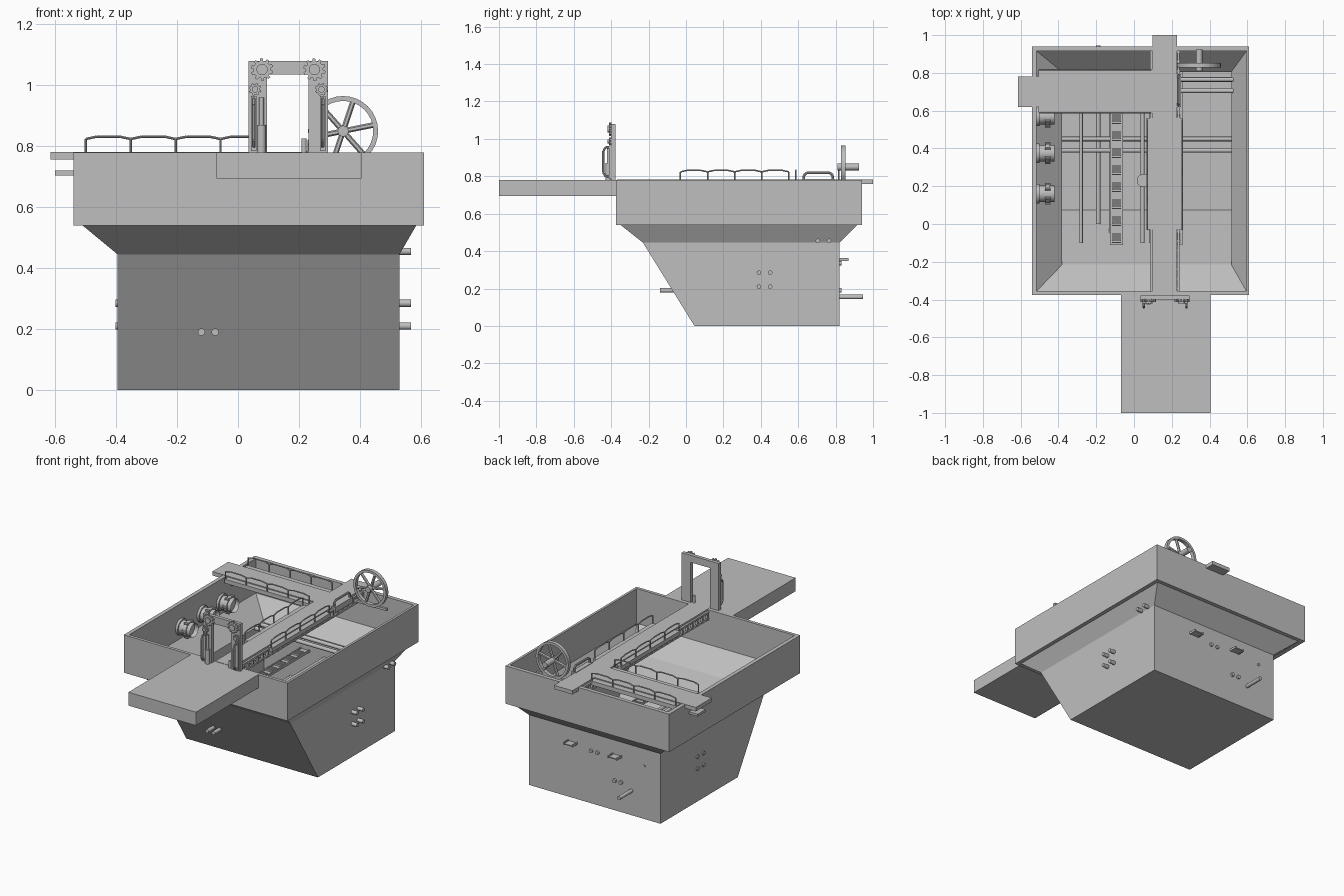
import bpy, bmesh
from math import pi, cos, sin
from mathutils import Vector

cube = bpy.data.objects.get("Cube")
if cube:
    bpy.data.objects.remove(cube, do_unlink=True)

GREY = (0.52, 0.52, 0.52, 1)
mat = bpy.data.materials.new("plain grey")
mat.use_nodes = True
mat.diffuse_color = GREY
mat.node_tree.nodes["Principled BSDF"].inputs["Base Color"].default_value = GREY


def finish(name, bm):
    bmesh.ops.recalc_face_normals(bm, faces=bm.faces)
    mesh = bpy.data.meshes.new(name)
    bm.to_mesh(mesh)
    bm.free()
    mesh.materials.append(mat)
    obj = bpy.data.objects.new(name, mesh)
    bpy.context.collection.objects.link(obj)
    return obj


def add_box(bm, x0, x1, y0, y1, z0, z1):
    verts = bmesh.ops.create_cube(bm, size=1)["verts"]
    for v in verts:
        v.co = Vector((x0 + (v.co.x + 0.5) * (x1 - x0),
                       y0 + (v.co.y + 0.5) * (y1 - y0),
                       z0 + (v.co.z + 0.5) * (z1 - z0)))


def box(name, *bounds):
    bm = bmesh.new()
    add_box(bm, *bounds)
    return finish(name, bm)


def add_rod(bm, a, b, r, sides=12):
    a, b = Vector(a), Vector(b)
    d = b - a
    verts = bmesh.ops.create_cone(bm, cap_ends=True, segments=sides, radius1=r,
                                  radius2=r, depth=d.length)["verts"]
    turn = d.to_track_quat('Z', 'Y')
    for v in verts:
        v.co = turn @ v.co + (a + b) / 2


def smooth(obj):
    bpy.ops.object.select_all(action='DESELECT')
    obj.select_set(True)
    bpy.context.view_layer.objects.active = obj
    bpy.ops.object.shade_smooth_by_angle(angle=0.6)


def rod(name, a, b, r, sides=16):
    bm = bmesh.new()
    add_rod(bm, a, b, r, sides)
    smooth(finish(name, bm))


def tube_path(bm, pts, r, sides=8):
    for a, b in zip(pts, pts[1:]):
        add_rod(bm, a, b, r, sides)


def prism_y(name, outline, y0, y1):
    bm = bmesh.new()
    face = bm.faces.new([bm.verts.new((x, y0, z)) for x, z in outline])
    new = bmesh.ops.extrude_face_region(bm, geom=[face])["geom"]
    for v in new:
        if isinstance(v, bmesh.types.BMVert):
            v.co.y = y1
    return finish(name, bm)


# Hollow hull: rectangular rings from outer floor, over the rim, to inner floor
rings = [(-0.395, 0.53, 0.045, 0.82, 0), (-0.395, 0.53, -0.23, 0.82, 0.445),
         (-0.51, 0.585, -0.35, 0.915, 0.54), (-0.54, 0.61, -0.375, 0.94, 0.54),
         (-0.54, 0.61, -0.375, 0.94, 0.78), (-0.515, 0.595, -0.355, 0.915, 0.78),
         (-0.515, 0.595, -0.355, 0.915, 0.56), (-0.38, 0.515, -0.215, 0.805, 0.45),
         (-0.38, 0.515, 0.075, 0.805, 0.015)]
bm = bmesh.new()
loops = [[bm.verts.new(p) for p in ((a, c, z), (b, c, z), (b, d, z), (a, d, z))]
         for a, b, c, d, z in rings]
for lo, hi in zip(loops, loops[1:]):
    for i in range(4):
        j = (i + 1) % 4
        bm.faces.new((lo[i], lo[j], hi[j], hi[i]))
bm.faces.new(loops[0])
bm.faces.new(loops[-1])
finish("hull", bm)

# Decks
box("front_platform", -0.07, 0.405, -1.0, -0.36, 0.695, 0.78)
box("long_walkway", 0.098, 0.228, -0.37, 1.0, 0.758, 0.782)
box("long_walkway_wide_part", 0.065, 0.26, -0.03, 0.56, 0.75, 0.776)
box("cross_walkway", -0.615, 0.1, 0.62, 0.78, 0.757, 0.782)
box("cross_walkway_wide_part", -0.505, 0.1, 0.587, 0.818, 0.75, 0.776)
box("outlet_shelf", -0.6, -0.5, 0.66, 0.74, 0.705, 0.72)

# Ladder-like trusses along the walkway sides
for side, x in (("left", 0.235), ("right", 0.092)):
    bm = bmesh.new()
    for z in (0.725, 0.765):
        add_box(bm, x - 0.006, x + 0.006, -0.355, 0.915, z - 0.006, z + 0.006)
    for k in range(26):
        y = -0.34 + k * 0.05
        add_box(bm, x - 0.008, x + 0.008, y - 0.006, y + 0.006, 0.72, 0.77)
    finish(side + "_walkway_truss", bm)


# Railings made of repeated chamfered hoops
def railing(name, start, end, panels=4):
    start, end = Vector(start), Vector(end)
    step = (end - start) / panels
    bm = bmesh.new()
    for k in range(panels):
        s = start + step * k
        shape = ((0, 0), (0, 0.048), (0.25, 0.056), (0.75, 0.056), (1, 0.048), (1, 0))
        tube_path(bm, [s + step * t + Vector((0, 0, z)) for t, z in shape], 0.004)
    smooth(finish(name, bm))


for tag, y in (("front", 0.588), ("back", 0.817)):
    railing(tag + "_cross_railing", (-0.5, y, 0.776), (0.09, y, 0.776))
for tag, x in (("right", 0.07), ("left", 0.255)):
    railing(tag + "_long_railing", (x, -0.03, 0.776), (x, 0.55, 0.776))

bm = bmesh.new()
tube_path(bm, [(0.235, y, z) for y, z in ((0.63, 0.77), (0.63, 0.805), (0.645, 0.818),
          (0.77, 0.818), (0.785, 0.805), (0.785, 0.77))], 0.007)
add_box(bm, 0.22, 0.25, 0.62, 0.795, 0.75, 0.785)
smooth(finish("short_handrail", bm))

# Gate
prism_y("gate_frame", [(0.035, 0.775), (0.095, 0.775), (0.095, 1.035), (0.232, 1.035),
        (0.232, 0.775), (0.295, 0.775), (0.295, 1.08), (0.035, 1.08)], -0.4, -0.378)


def gear(name, x, z, r, teeth):
    pts = []
    for k in range(teeth):
        for t, f in ((0, 0.78), (0.3, 0.78), (0.4, 1), (0.8, 1), (0.9, 0.78)):
            a = 2 * pi * (k + t) / teeth
            pts.append((x + r * f * cos(a), z + r * f * sin(a)))
    prism_y(name, pts, -0.413, -0.398)
    rod(name + "_hub", (x, -0.42, z), (x, -0.4, z), r * 0.5)


for tag, s in (("right", -1), ("left", 1)):
    gear(tag + "_large_gear", 0.165 + s * 0.086, 1.052, 0.037, 10)
    gear(tag + "_small_gear", 0.165 + s * 0.109, 0.987, 0.021, 8)
    x = 0.165 + s * 0.113
    bm = bmesh.new()
    tube_path(bm, [(x, y, z) for y, z in ((-0.4, 0.80), (-0.43, 0.80), (-0.442, 0.82),
              (-0.442, 0.935), (-0.43, 0.955), (-0.4, 0.955))], 0.006)
    add_box(bm, x - 0.009, x + 0.009, -0.412, -0.395, 0.785, 0.965)
    smooth(finish(tag + "_gate_handle", bm))
rod("gate_cylinder", (0.077, -0.415, 0.78), (0.077, -0.415, 0.87), 0.015)
rod("gate_cylinder_rod", (0.077, -0.415, 0.87), (0.077, -0.415, 0.96), 0.008)
rod("gate_lever", (0.217, -0.39, 0.775), (0.217, -0.39, 0.825), 0.008)

# Spoked wheel
WX, WY, WZ, WR = 0.345, 0.84, 0.85, 0.115
bm = bmesh.new()
N = 32
grid = []
for k in range(N):
    a = 2 * pi * k / N
    grid.append([bm.verts.new((WX + r * cos(a), y, WZ + r * sin(a)))
                 for r, y in ((WR, WY - 0.012), (WR, WY + 0.012),
                              (WR - 0.016, WY + 0.012), (WR - 0.016, WY - 0.012))])
for k in range(N):
    p, q = grid[k], grid[(k + 1) % N]
    for i in range(4):
        j = (i + 1) % 4
        bm.faces.new((p[i], p[j], q[j], q[i]))
for k in range(6):
    a = 2 * pi * k / 6 + 0.2
    add_rod(bm, (WX, WY, WZ), (WX + 0.104 * cos(a), WY, WZ + 0.104 * sin(a)), 0.009, 6)
smooth(finish("wheel", bm))
rod("wheel_axle", (WX, 0.81, WZ), (WX, 0.925, WZ), 0.018)
box("wheel_bracket", 0.225, 0.46, 0.835, 0.85, 0.735, 0.75)

# Flanged valves on the right wall
for n, y in enumerate((0.16, 0.375, 0.57)):
    bm = bmesh.new()
    z = 0.635
    for x0, x1, r in ((-0.52, -0.42, 0.043), (-0.515, -0.5, 0.052), (-0.468, -0.445, 0.05)):
        add_rod(bm, (x0, y, z), (x1, y, z), r, 24)
    for k in range(6):
        a = 2 * pi * k / 6
        dy, dz = 0.05 * cos(a), 0.05 * sin(a)
        add_rod(bm, (-0.47, y + dy, z + dz), (-0.443, y + dy, z + dz), 0.008, 8)
    front = [f for f in bm.faces if f.calc_center_median().x > -0.421]
    bmesh.ops.inset_region(bm, faces=front, thickness=0.007)
    bmesh.ops.translate(bm, vec=(-0.05, 0, 0), verts=list({v for f in front for v in f.verts}))
    smooth(finish("valve_%d" % (n + 1), bm))

# Pipes running across the basin
for y in (0.39, 0.45):
    for z in (0.21, 0.285):
        rod("cross_pipe", (-0.402, y, z), (0.568, y, z), 0.012)
for y in (0.705, 0.765):
    rod("upper_cross_pipe", (-0.37, y, 0.455), (0.568, y, 0.455), 0.012)

# Pipes running front to back
for name, x, z, r, y0, y1 in (("lower_pipe", -0.12, 0.19, 0.012, -0.14, 0.832),
                              ("lower_pipe", -0.075, 0.19, 0.012, -0.14, 0.832),
                              ("drain_pipe", -0.19, 0.155, 0.012, 0.0, 0.945),
                              ("thin_pipe", -0.28, 0.335, 0.009, -0.1, 0.826),
                              ("middle_pipe", 0.045, 0.335, 0.011, -0.1, 0.832),
                              ("middle_pipe", 0.09, 0.335, 0.011, -0.1, 0.832)):
    rod(name, (x, y0, z), (x, y1, z), r)
rod("round_cap", (0.05, 0.23, 0.33), (0.05, 0.23, 0.36), 0.035, 24)

# Ribbed conveyors
for tag, x in (("right", -0.092), ("left", 0.222)):
    bm = bmesh.new()
    add_box(bm, x - 0.028, x + 0.028, -0.11, 0.868, 0.35, 0.356)
    for s in (-1, 1):
        add_box(bm, x + s * 0.03 - 0.004, x + s * 0.03 + 0.004, -0.11, 0.87, 0.348, 0.362)
    for k in range(10):
        for m in range(5):
            y = -0.1 + k * 0.09 + m * 0.011
            add_box(bm, x - 0.024, x + 0.024, y, y + 0.006, 0.355, 0.366)
    finish(tag + "_conveyor", bm)
